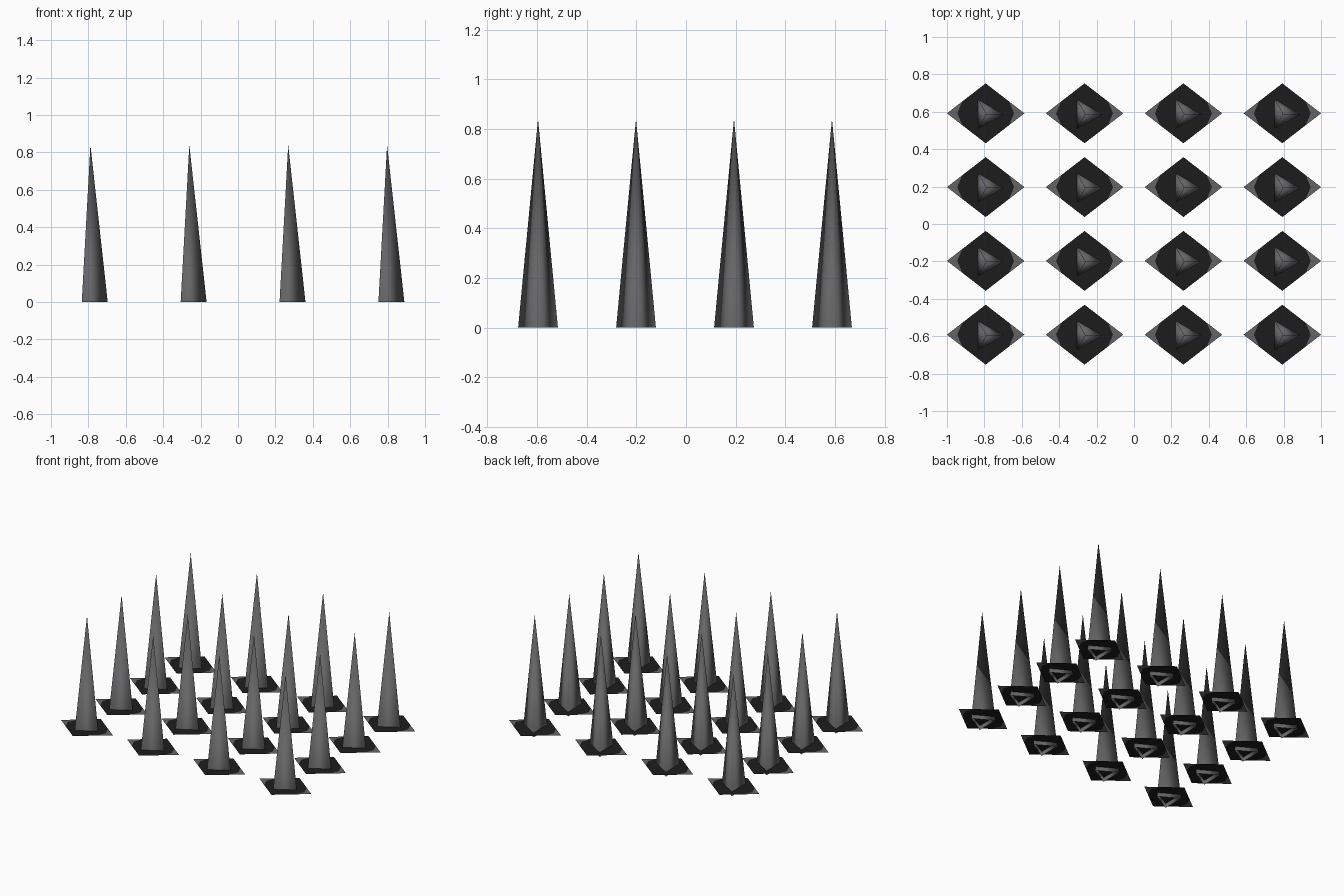
import bpy, bmesh, math

cube = bpy.data.objects.get("Cube")
if cube:
    bpy.data.objects.remove(cube, do_unlink=True)


def material(name, value):
    m = bpy.data.materials.new(name)
    m.use_nodes = True
    m.diffuse_color = (*value, 1)
    bsdf = m.node_tree.nodes["Principled BSDF"]
    bsdf.inputs["Base Color"].default_value = (*value, 1)
    bsdf.inputs["Roughness"].default_value = 0.8
    return m


GREY = material("stone grey", (0.13, 0.13, 0.135))
DARK = material("dark soil", (0.012, 0.012, 0.012))

# Spike: a tall three-sided cone, open below, smooth shaded, one corner towards +x
RADIUS, HEIGHT = 0.0925, 0.84
OFFSET_X, OFFSET_Y = 0.004, -0.004
bm = bmesh.new()
apex = bm.verts.new((OFFSET_X, OFFSET_Y, HEIGHT))
ring = [bm.verts.new((OFFSET_X + RADIUS * math.cos(i * math.tau / 3),
                      OFFSET_Y + RADIUS * math.sin(i * math.tau / 3), 0)) for i in range(3)]
for i in range(3):
    bm.faces.new((ring[i], ring[(i + 1) % 3], apex)).smooth = True
spike_mesh = bpy.data.meshes.new("spike")
bm.to_mesh(spike_mesh)
bm.free()
spike_mesh.materials.append(GREY)

# Base plate: thin flat diamond that cuts through the spike just above its rim,
# dark in the middle with grey tips at both x ends
HX, HY, CUT, TIP = 0.207, 0.16, 0.125, 0.152
PLATE_Z = 0.03
cut_y = HY * (1 - CUT / HX)
bm = bmesh.new()


def face(points, index):
    f = bm.faces.new([bm.verts.new((x, y, PLATE_Z)) for x, y in points])
    f.material_index = index


face([(TIP, 0), (CUT, cut_y), (0, HY), (-CUT, cut_y),
      (-TIP, 0), (-CUT, -cut_y), (0, -HY), (CUT, -cut_y)], 0)
for s in (1, -1):
    face([(s * HX, 0), (s * CUT, s * cut_y), (s * TIP, 0), (s * CUT, -s * cut_y)], 1)
bmesh.ops.remove_doubles(bm, verts=bm.verts, dist=0.0001)
plate_mesh = bpy.data.meshes.new("base_plate")
bm.to_mesh(plate_mesh)
bm.free()
plate_mesh.materials.append(DARK)
plate_mesh.materials.append(GREY)

# Four by four grid of spikes on plates
for row in range(4):
    for col in range(4):
        place = ((col - 1.5) * 0.5287, (row - 1.5) * 0.3945, 0)
        for name, mesh in (("spike", spike_mesh), ("base_plate", plate_mesh)):
            ob = bpy.data.objects.new(f"{name}_{row + 1}_{col + 1}", mesh)
            ob.location = place
            bpy.context.collection.objects.link(ob)
